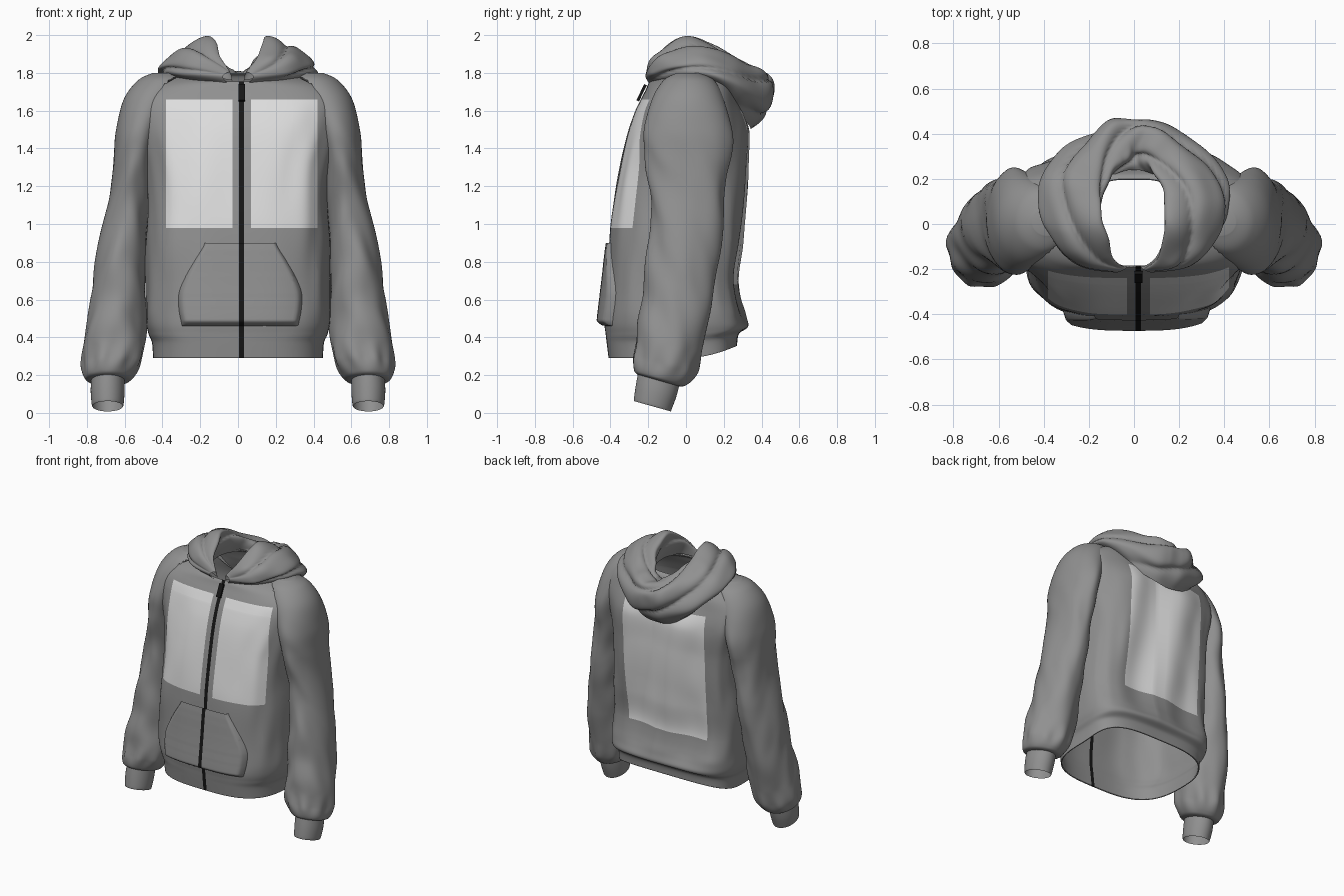
import bpy, bmesh, math
from mathutils import Vector, noise

if "Cube" in bpy.data.objects:
    bpy.data.objects.remove(bpy.data.objects["Cube"])


def material(name, v):
    m = bpy.data.materials.new(name)
    m.diffuse_color = (v, v, v, 1)
    m.use_nodes = True
    m.node_tree.nodes["Principled BSDF"].inputs["Base Color"].default_value = m.diffuse_color
    return m


GREY = material("grey fabric", .28)
LIGHT = material("light print", .73)
DARK = material("black zip", .008)


def sample(rows, t):
    """Smooth (Catmull-Rom) interpolation through a table of rows."""
    n = len(rows) - 1
    i = min(int(t), n - 1)
    f = t - i
    a, b, c, d = (rows[min(max(k, 0), n)] for k in (i - 1, i, i + 1, i + 2))
    return [0.5 * (2 * q + (r - p) * f + (2 * p - 5 * q + 4 * r - s) * f * f
                   + (3 * q - p - 3 * r + s) * f ** 3) for p, q, r, s in zip(a, b, c, d)]


def dense(rows):
    return [sample(rows, i / 200 * (len(rows) - 1)) for i in range(201)]


def at_height(table, z):
    return next((r for r in table if r[0] >= z), table[-1])


def clamp(v):
    return max(0.0, min(1.0, v))


def power(v, e):
    return math.copysign(abs(v) ** e, v)


def loft(name, rings, closed=True, mats=(GREY,), edit=None):
    bm = bmesh.new()
    vs = [[bm.verts.new(p) for p in r] for r in rings]
    n = len(vs[0])
    for r, s in zip(vs, vs[1:]):
        for j in range(n if closed else n - 1):
            k = (j + 1) % n
            bm.faces.new((r[j], r[k], s[k], s[j]))
    if edit:
        edit(bm)
    me = bpy.data.meshes.new(name)
    bm.to_mesh(me)
    bm.free()
    for m in mats:
        me.materials.append(m)
    for p in me.polygons:
        p.use_smooth = True
    ob = bpy.data.objects.new(name, me)
    bpy.context.collection.objects.link(ob)
    return ob


def cut(bm, axis, values):
    for v in values:
        no = Vector((axis == 0, 0, axis == 2))
        bmesh.ops.bisect_plane(bm, geom=bm.verts[:] + bm.edges[:] + bm.faces[:],
                               plane_co=no * v, plane_no=no, dist=1e-5)


def paint(bm):
    """Cut the print panels and zip into the cloth (slots: 0 print, 1 cloth, 2 zip)."""
    cut(bm, 0, (-.38, -.345, -.03, .006, .032, .07, .29, .42))
    cut(bm, 2, (.68, .98, 1.6, 1.66))
    for f in bm.faces:
        x, y, z = f.calc_center_median()
        f.material_index = 1
        if y < -.05:
            if .006 < x < .032:
                f.material_index = 2
            elif .98 < z < 1.66 and (-.38 < x < -.03 or .07 < x < .42):
                f.material_index = 0
        elif y > .05 and -.345 < x < .29 and .68 < z < 1.6:
            f.material_index = 0


SLOTS = (LIGHT, GREY, DARK, GREY, GREY, DARK)
EXP_F, EXP_B = 3.1, 3.6    # squareness of the torso front and back

# Torso: height, half width, front y, back y
TORSO = [(.29, .45, -.41, .27), (.37, .455, -.42, .28), (.42, .475, -.425, .325),
         (.50, .49, -.43, .31), (.70, .49, -.42, .265), (.90, .485, -.41, .285),
         (1.10, .48, -.385, .305), (1.30, .49, -.35, .315), (1.50, .525, -.30, .32),
         (1.65, .53, -.25, .27), (1.74, .45, -.215, .24), (1.785, .32, -.20, .22),
         (1.80, .18, -.19, .20)]
# Sleeves and cuffs: height, inner x, outer x, front y, back y
SLEEVE = [(.17, .60, .77, -.25, -.04), (.185, .56, .81, -.275, .0), (.25, .52, .825, -.28, .05),
          (.38, .49, .815, -.27, .09), (.55, .49, .79, -.24, .13), (.75, .49, .76, -.215, .16),
          (.95, .48, .725, -.195, .19), (1.15, .46, .685, -.195, .21), (1.35, .44, .66, -.215, .24),
          (1.50, .40, .645, -.22, .24), (1.66, .32, .605, -.18, .20), (1.76, .28, .53, -.12, .15),
          (1.80, .32, .45, -.05, .07)]
CUFF = [(.035, .61, .77, -.275, -.08), (.05, .605, .775, -.275, -.075),
        (.12, .60, .78, -.265, -.05), (.20, .60, .775, -.25, -.03)]
TORSO_D, SLEEVE_D = dense(TORSO), dense(SLEEVE)


def in_sleeve(p):
    _, x0, x1, y0, y1 = at_height(SLEEVE_D, p.z)
    return (((abs(p.x) - (x0 + x1) / 2) / (x1 - x0) * 2) ** 2
            + ((p.y - (y0 + y1) / 2) / (y1 - y0) * 2) ** 2) < .85


def in_torso(p):
    _, w, yf, yb = at_height(TORSO_D, p.z)
    y, e = (yf, EXP_F) if p.y < 0 else (yb, EXP_B)
    return abs(p.x / w) ** e + abs(p.y / y) ** e < .85


def open_armhole(bm, inside):
    """Remove the cloth hidden where sleeve and torso join."""
    hid = [f for f in bm.faces if 1.15 < f.calc_center_median().z < 1.79
           and inside(f.calc_center_median())]
    bmesh.ops.delete(bm, geom=hid, context='FACES')


def torso_ring(t, n=150):
    z, w, yf, yb = sample(TORSO, t)
    ring = []
    for j in range(n):
        a = 2 * math.pi * j / n
        c, s = math.cos(a), math.sin(a)
        e = 2 / (EXP_B if s > 0 else EXP_F)
        x = w * power(c, e)
        y = (yb if s > 0 else -yf) * power(s, e)
        soft = clamp((z - .38) / .15) * clamp((1.7 - z) / .2)
        # hanging folds on the back, gentle creases elsewhere
        y += soft * max(0, s) * .016 * math.sin(15 * x + 2.5 * z)
        d = soft * .025 * noise.noise(Vector((c * 3, s * 3, z * 3)))
        up = .065 * max(0, s) * clamp(1 - (z - .29) / .3)
        down = .045 * max(0, -s) * clamp((z - 1.6) / .19)
        ring.append((x * (1 + d), y * (1 + d), z + up - down))
    return ring


def edit_torso(bm):
    paint(bm)
    open_armhole(bm, in_sleeve)


N = 110
torso = loft("torso", [torso_ring(i / N * (len(TORSO) - 1)) for i in range(N + 1)],
             mats=SLOTS, edit=edit_torso)
mod = torso.modifiers.new("cloth thickness", 'SOLIDIFY')
mod.thickness, mod.offset, mod.material_offset = .008, -1, 3


# Front pocket: a bag following the torso front
def pocket_row(v):
    z = .46 + .44 * v
    hw = sample([(.31,), (.325,), (.325,), (.29,), (.24,), (.19,)], v * 5)[0]
    _, w, yf, _ = at_height(TORSO_D, z)
    row = []
    for j in range(49):
        u = j / 24 - 1
        x = .012 + hw * u
        edge = clamp((1 - abs(u)) / .06) ** .5 * clamp(v / .06) ** .5
        off = -.005 + (.02 + .03 * (1 - v)) * edge
        row.append((x, yf * (1 - abs(x / w) ** EXP_F) ** (1 / EXP_F) - off, z))
    return row


loft("front_pocket", [pocket_row((i / 40) ** 1.4) for i in range(41)], closed=False,
     mats=SLOTS, edit=paint)


def sleeve_ring(table, t, crease, n=64):
    z, x0, x1, y0, y1 = sample(table, t)
    ring = []
    for j in range(n):
        a = 2 * math.pi * j / n
        c, s = math.cos(a), math.sin(a)
        soft = crease * clamp((z - .18) / .08) * clamp((1.6 - z) / .3)
        d = soft * .10 * noise.noise(Vector((c * 1.3, s * 1.3, z * 5 + 1.2 * s)))
        d += soft * .05 * math.sin(9 * a) * clamp((.36 - z) / .12)   # gathers above cuff
        rx, ry = (x1 - x0) / 2, (y1 - y0) / 2
        tilt = -.28 * s * ry * clamp((.6 - z) / .4)
        ring.append(((x0 + x1) / 2 + rx * c * (1 + d), (y0 + y1) / 2 + ry * s * (1 + d), z + tilt))
    return ring


def edit_sleeve(bm):
    # close the shoulder top, then open the armhole
    top = [e for e in bm.edges if e.is_boundary and e.verts[0].co.z > 1.7]
    bmesh.ops.holes_fill(bm, edges=top)
    open_armhole(bm, in_torso)


for name, table, n, crease, edit in (("sleeves", SLEEVE, 110, 1, edit_sleeve),
                                     ("cuffs", CUFF, 12, 0, None)):
    rings = [sleeve_ring(table, i / n * (len(table) - 1), crease) for i in range(n + 1)]
    ob = loft(name, rings, edit=edit)
    ob.modifiers.new("both sides", 'MIRROR').use_mirror_merge = False

# Hood lying on the shoulders: each row is one section, from neck over the rim to the underside
HOOD = [
    (.03, -.19, 1.76, .04, -.20, 1.80, .06, -.21, 1.80, .08, -.215, 1.78, .06, -.20, 1.75),
    (.14, -.14, 1.78, .10, -.14, 1.90, .19, -.18, 1.87, .26, -.18, 1.80, .22, -.13, 1.75),
    (.18, -.02, 1.79, .14, .00, 1.98, .27, -.04, 1.94, .40, -.02, 1.83, .33, .00, 1.76),
    (.17, .10, 1.79, .14, .13, 1.94, .30, .16, 1.91, .42, .16, 1.80, .33, .15, 1.73),
    (.13, .19, 1.78, .10, .24, 1.87, .22, .31, 1.84, .32, .32, 1.71, .25, .27, 1.60),
    (.06, .23, 1.78, .04, .31, 1.82, .11, .42, 1.79, .14, .42, 1.63, .12, .335, 1.52),
    (.0, .24, 1.77, .0, .32, 1.80, .0, .455, 1.77, .0, .445, 1.61, .0, .34, 1.50)]
HOOD += [[-v if k % 3 == 0 else v for k, v in enumerate(r)] for r in HOOD[-2::-1]]


def hood_row(t, n=48):
    flat = sample(HOOD, t)
    pts = [flat[k:k + 3] for k in range(0, 15, 3)]
    mid = Vector([sum(p[k] for p in pts) / 5 for k in range(3)])
    ends = clamp(t / 1.5) * clamp((12 - t) / 1.5)
    row = []
    for j in range(n + 1):
        v = j / n
        p = Vector(sample(pts, v * 4))
        # draped folds running round the hood
        f = .006 - .034 * (1 - abs(math.sin(math.pi * (3.2 * v + .25 * t)))) ** 2
        f += .02 * noise.noise(Vector((t * 1.1, v * 5, 3)))
        p += (p - mid).normalized() * f * ends * clamp(v * 5) * clamp((1 - v) * 5)
        row.append(p)
    return row


loft("hood", [hood_row(i / 160 * 12) for i in range(161)], closed=False)

# Zip pull at the neck
bm = bmesh.new()
bmesh.ops.create_cube(bm, size=1)
me = bpy.data.meshes.new("zip_pull")
bm.to_mesh(me)
bm.free()
me.materials.append(DARK)
pull = bpy.data.objects.new("zip_pull", me)
bpy.context.collection.objects.link(pull)
pull.scale = (.034, .015, .095)
pull.location = (.02, -.235, 1.695)
pull.rotation_euler = (-.45, 0, 0)
